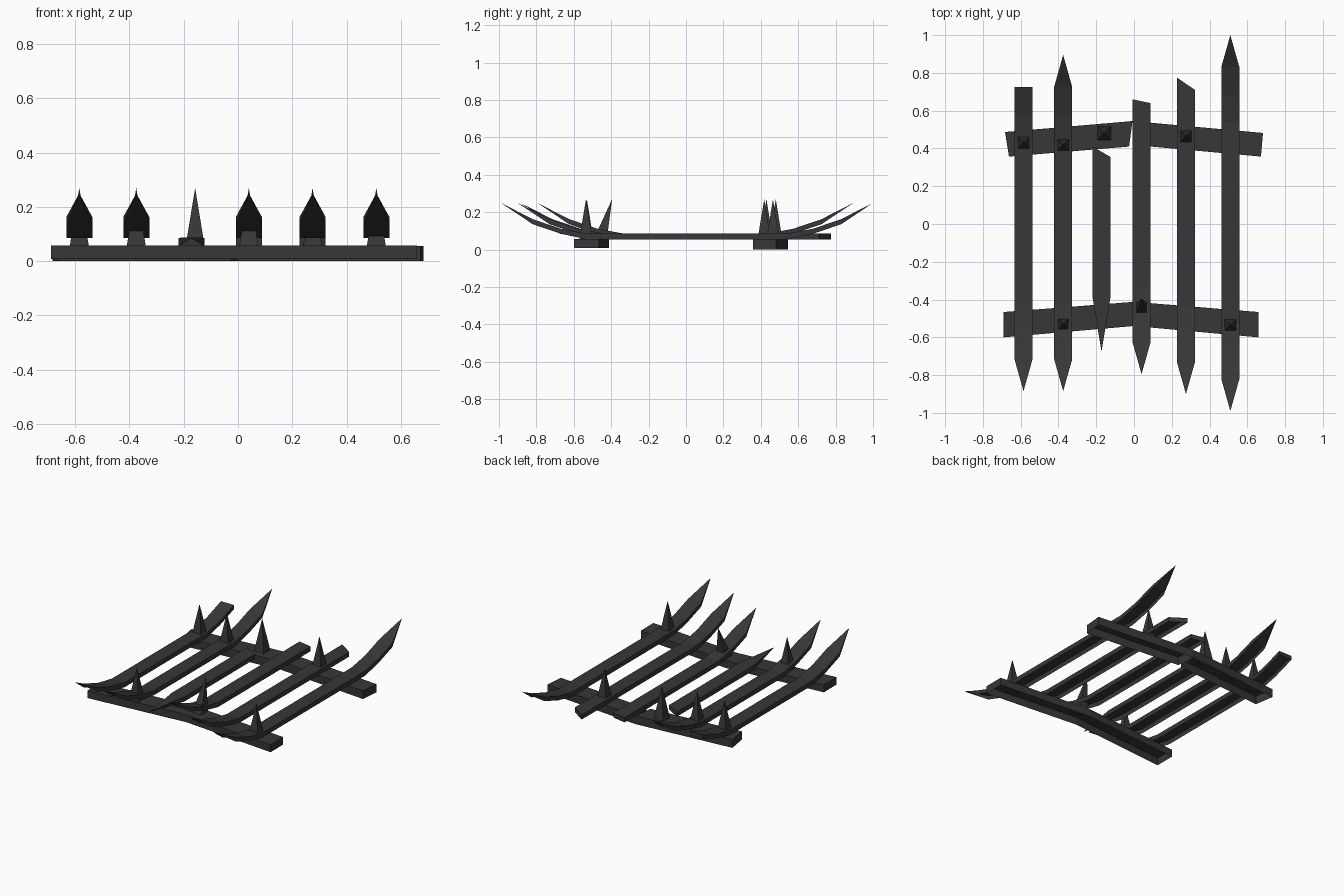
import bpy, bmesh

if "Cube" in bpy.data.objects:
    bpy.data.objects.remove(bpy.data.objects["Cube"])

iron = bpy.data.materials.new("dark_iron")
iron.diffuse_color = (0.038, 0.038, 0.038, 1)
iron.use_nodes = True
iron.node_tree.nodes["Principled BSDF"].inputs["Base Color"].default_value = iron.diffuse_color


def finish(name, bm):
    bmesh.ops.remove_doubles(bm, verts=bm.verts, dist=0.0005)
    me = bpy.data.meshes.new(name)
    bm.to_mesh(me)
    bm.free()
    me.materials.append(iron)
    bpy.context.collection.objects.link(bpy.data.objects.new(name, me))


TOP, LOW, HALF = 0.086, 0.055, 0.048
# upturned point: distance from tip, top z, bottom z, half width
POINT = [(0, .25, .25, 0), (.17, .163, .136, HALF), (.32, .112, .085, HALF), (.46, TOP, LOW, HALF)]
FLAT_POINT = [(0, .088, .084, 0), (.29, TOP, LOW, HALF)]


def end(kind, a, b):
    """Stations (y left, y right, top, bottom, half width) from the end inwards."""
    if kind == "point":
        return [(a - s, a - s, t, l, w) for s, t, l, w in POINT]
    if kind == "flat_point":
        return [(a - s, a - s, t, l, w) for s, t, l, w in FLAT_POINT]
    if kind == "snapped":                      # upturned, but missing its tip
        return [(a - s, a - s, t, l, w) for s, t, l, w in POINT[1:]]
    return [(a, b, TOP, LOW, HALF)]            # straight bar cut at a slant


def bar(name, x, front, back):
    st = [(-a, -b, t, l, w) for a, b, t, l, w in end(*front)] + end(*back)[::-1]
    bm = bmesh.new()
    rings = []
    for a, b, t, l, w in st:
        rings.append([bm.verts.new(c) for c in
                      ((x - w, a, l), (x - w, a, t), (x + w, b, t), (x + w, b, l))])
    for p, q in zip(rings, rings[1:]):         # open-bottomed channel
        for i in range(3):
            bm.faces.new((p[i], q[i], q[i + 1], p[i + 1]))
    if back[0] in ("cut", "snapped"):
        bm.faces.new(rings[-1][::-1])
    finish(name, bm)


P = "point"
bar("bar_1", -.585, (P, .885, 0), ("snapped", .895, 0))
bar("bar_2", -.375, (P, .885, 0), (P, .895, 0))
bar("bar_3_broken", -.172, ("flat_point", .675, 0), ("cut", .41, .355))
bar("bar_4", .04, (P, .795, 0), ("cut", .66, .64))
bar("bar_5", .275, (P, .90, 0), ("cut", .775, .71))
bar("bar_6", .51, (P, .99, 0), (P, 1.0, 0))


# cross planks: outline extruded up, hollow underneath
def plank(name, outline, z0, z1):
    bm = bmesh.new()
    lo = [bm.verts.new((x, y, z0)) for x, y in outline]
    hi = [bm.verts.new((x, y, z1)) for x, y in outline]
    bm.faces.new(hi)
    n = len(lo)
    for i in range(n):
        j = (i + 1) % n
        bm.faces.new((lo[i], lo[j], hi[j], hi[i]))
    finish(name, bm)


plank("front_plank", [(-.69, -.60), (0, -.54), (.66, -.60), (.66, -.466), (0, -.412), (-.69, -.466)], .008, .058)
plank("back_plank_left", [(-.662, .357), (-.026, .41), (-.008, .545), (-.683, .487)], 0, .055)
plank("back_plank_right", [(.0, .418), (.672, .357), (.683, .482), (-.008, .545)], 0, .055)


# four-sided spikes
def spike(name, x, y, lean=0, half=.036):
    bm = bmesh.new()
    base = [bm.verts.new((x + i * half, y + j * half, .05)) for i, j in ((-1, -1), (1, -1), (1, 1), (-1, 1))]
    tip = bm.verts.new((x, y + lean, .27))
    bm.faces.new(base[::-1])
    for i in range(4):
        bm.faces.new((base[i], base[(i + 1) % 4], tip))
    finish(name, bm)


SPIKES = [(-.585, .43), (-.375, .418), (-.158, .48), (.275, .465),
          (-.375, -.53), (.04, -.46, .065), (.51, -.535)]
for k, s in enumerate(SPIKES):
    spike("spike_%d" % (k + 1), *s)
